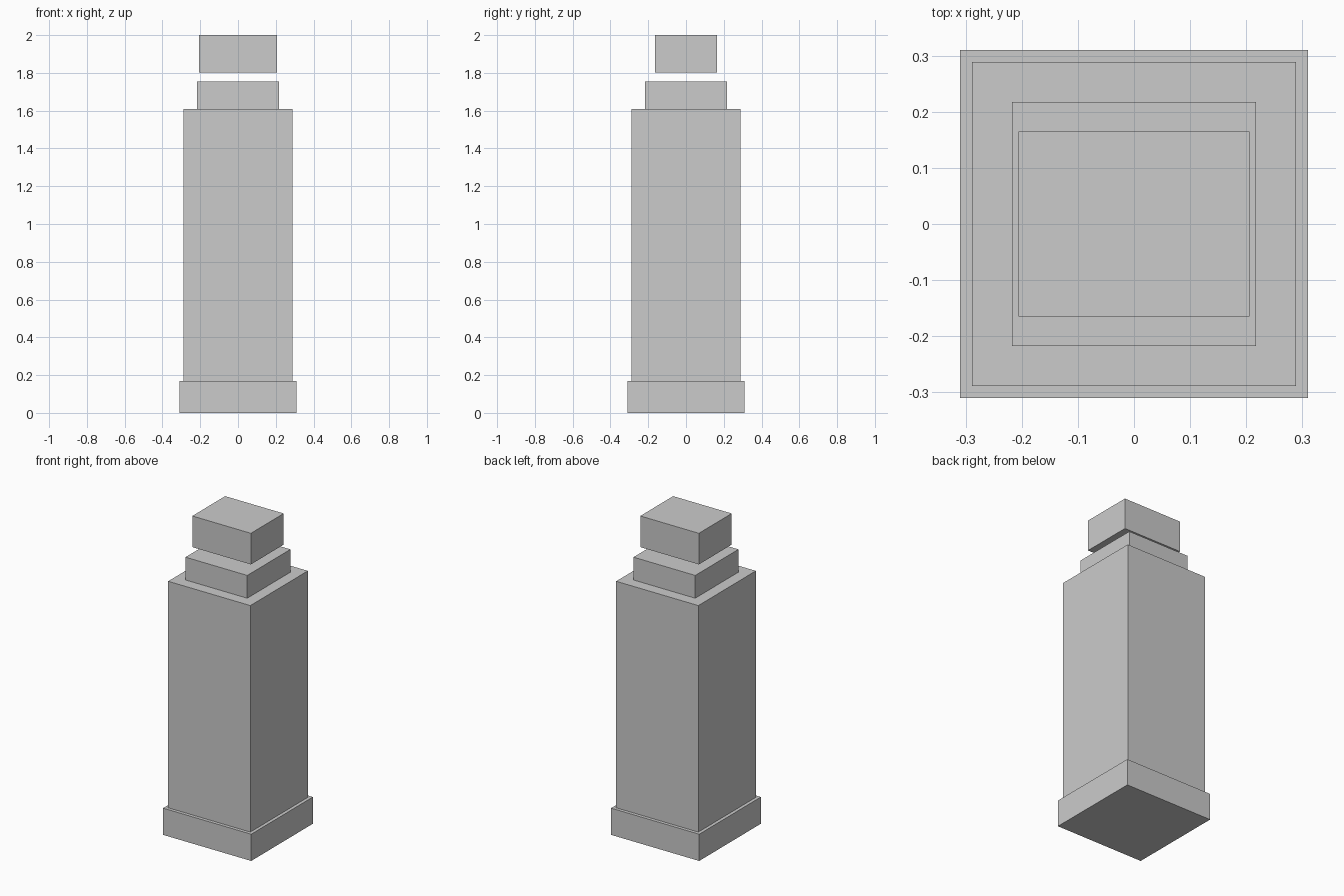
import bpy

if "Cube" in bpy.data.objects:
    bpy.data.objects.remove(bpy.data.objects["Cube"])


def box(name, width, depth, z0, z1):
    bpy.ops.mesh.primitive_cube_add(size=1, location=(0, 0, (z0 + z1) / 2))
    ob = bpy.context.object
    ob.name = name
    ob.scale = (width, depth, z1 - z0)
    bpy.ops.object.transform_apply(location=False, rotation=False, scale=True)
    return ob


# Stacked square pillar: wide foot, tall shaft, stepped collar
box("base", 0.62, 0.62, 0.0, 0.17)
box("shaft", 0.578, 0.578, 0.17, 1.61)
box("collar", 0.434, 0.434, 1.61, 1.755)

# Rectangular cap floating just above the collar
box("cap", 0.412, 0.33, 1.802, 2.0)
